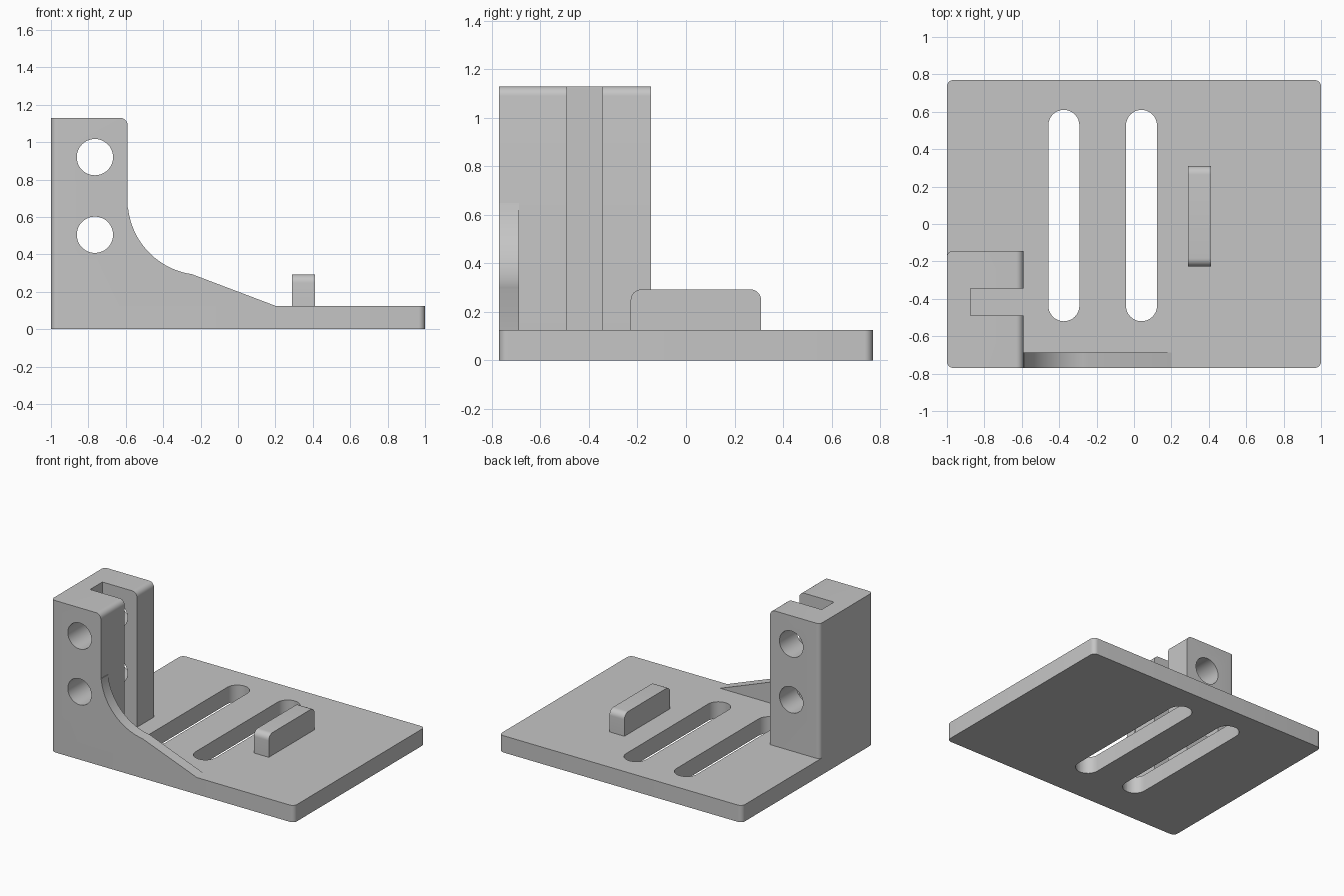
import bpy, bmesh, math
from mathutils import Vector

if "Cube" in bpy.data.objects:
    bpy.data.objects.remove(bpy.data.objects["Cube"])

grey = bpy.data.materials.new("light grey")
grey.diffuse_color = (0.56, 0.56, 0.56, 1)
grey.use_nodes = True
grey.node_tree.nodes["Principled BSDF"].inputs["Base Color"].default_value = grey.diffuse_color


def rounded(corners, steps=8):
    """Outline from (u, v, radius) corners, each convex corner turned into an arc."""
    out = []
    for i, (u, v, r) in enumerate(corners):
        p = Vector((u, v))
        if r == 0:
            out.append(p)
            continue
        a = (Vector(corners[i - 1][:2]) - p).normalized()
        b = (Vector(corners[(i + 1) % len(corners)][:2]) - p).normalized()
        half = a.angle(b) / 2
        centre = p + (a + b).normalized() * (r / math.sin(half))
        start = p + a * (r / math.tan(half)) - centre
        end = p + b * (r / math.tan(half)) - centre
        sweep = math.pi - 2 * half
        for k in range(steps + 1):
            t = k / steps
            out.append(centre + (start * math.sin((1 - t) * sweep)
                                 + end * math.sin(t * sweep)) / math.sin(sweep))
    return out


def rectangle(u0, u1, v0, v1, radii):
    return rounded([(u0, v0, radii[0]), (u1, v0, radii[1]),
                    (u1, v1, radii[2]), (u0, v1, radii[3])])


def extrude(name, outline, axis, lo, hi):
    """Solid from an outline swept along x (outline y,z), y (x,z) or z (x,y)."""
    place = {"x": lambda p, h: (h, p[0], p[1]),
             "y": lambda p, h: (p[0], h, p[1]),
             "z": lambda p, h: (p[0], p[1], h)}[axis]
    bm = bmesh.new()
    low = [bm.verts.new(place(p, lo)) for p in outline]
    high = [bm.verts.new(place(p, hi)) for p in outline]
    bm.faces.new(low)
    bm.faces.new(high)
    n = len(outline)
    for i in range(n):
        j = (i + 1) % n
        bm.faces.new((low[i], low[j], high[j], high[i]))
    bmesh.ops.recalc_face_normals(bm, faces=bm.faces)
    mesh = bpy.data.meshes.new(name)
    bm.to_mesh(mesh)
    bm.free()
    mesh.materials.append(grey)
    ob = bpy.data.objects.new(name, mesh)
    bpy.context.collection.objects.link(ob)
    return ob


def activate(ob):
    bpy.ops.object.select_all(action="DESELECT")
    ob.select_set(True)
    bpy.context.view_layer.objects.active = ob


def cut(ob, cutter):
    activate(ob)
    mod = ob.modifiers.new("cut", "BOOLEAN")
    mod.operation = "DIFFERENCE"
    mod.solver = "EXACT"
    mod.object = cutter
    bpy.ops.object.modifier_apply(modifier=mod.name)
    bpy.data.objects.remove(cutter)


THICK = 0.125   # base plate thickness
FRONT = -0.77
FACE = -0.59    # inner face of the clamp post

# Base plate with two adjustment slots
base = extrude("base_plate", rectangle(-1, 1, FRONT, 0.77, [0.035] * 4), "z", 0, THICK)
for x in (-0.375, 0.04):
    slot = rectangle(x - 0.083, x + 0.083, -0.52, 0.61, [0.0829] * 4)
    cut(base, extrude("slot_cutter", slot, "z", -0.1, 0.3))

# Clamp post: U-shaped plan, rounded upper inner edge, two cross holes
plan = rounded([(-1, FRONT, 0.035), (FACE, FRONT, 0), (FACE, -0.49, 0), (-0.875, -0.49, 0),
                (-0.875, -0.345, 0), (FACE, -0.345, 0), (FACE, -0.145, 0), (-1, -0.145, 0.03)])
post = extrude("clamp_post", plan, "z", THICK, 1.13)
bm = bmesh.new()
bm.from_mesh(post.data)
lip = [e for e in bm.edges
       if all(abs(v.co.x - FACE) < 1e-4 and v.co.z > 1.12 for v in e.verts)]
bmesh.ops.bevel(bm, geom=lip, offset=0.04, segments=6, profile=0.5, affect="EDGES")
bm.to_mesh(post.data)
bm.free()
for z in (0.505, 0.92):
    ring = [(-0.765 + 0.097 * math.cos(math.tau * k / 48),
             z + 0.097 * math.sin(math.tau * k / 48)) for k in range(48)]
    cut(post, extrude("hole_cutter", ring, "y", -1, 0.1))

# Gusset rib: concave arc, then a straight ramp to the plate
arc = [(-0.19 + 0.4 * math.cos(math.radians(a)), 0.69 + 0.4 * math.sin(math.radians(a)))
       for a in [186 + 4 * k for k in range(20)]]
rib = extrude("gusset_rib", [(FACE, THICK), (FACE, 0.65)] + arc + [(0.2, THICK)],
              "y", FRONT, -0.688)

# Stop block with rounded upper ends
stop = extrude("stop_block", rectangle(-0.228, 0.31, THICK, 0.293, [0, 0, 0.045, 0.045]),
               "x", 0.29, 0.413)

for ob in (base, post, rib, stop):
    activate(ob)
    bpy.ops.object.shade_smooth_by_angle(angle=math.radians(25))
